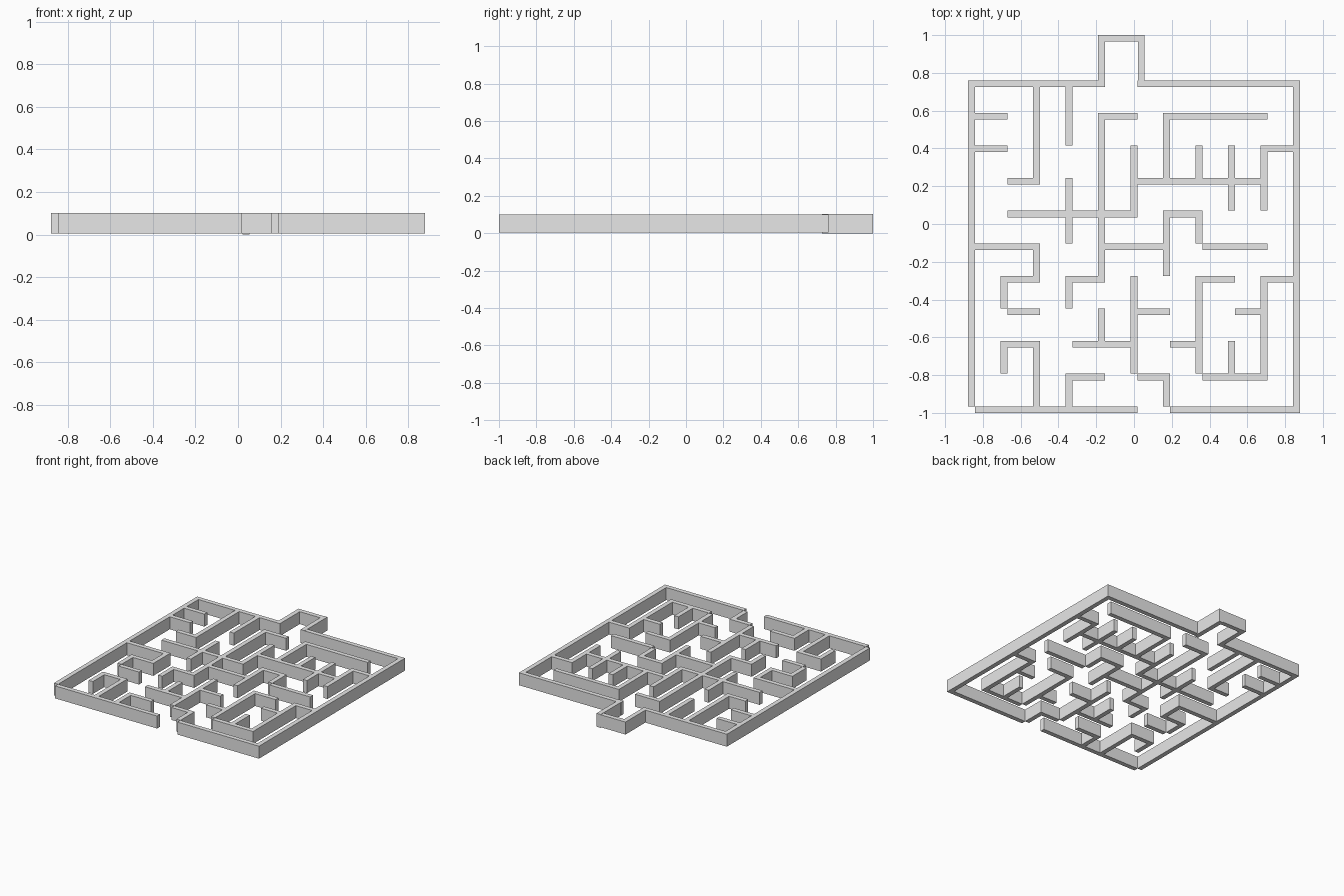
import bpy
import bmesh
from mathutils import Matrix, Vector

if "Cube" in bpy.data.objects:
    bpy.data.objects.remove(bpy.data.objects["Cube"], do_unlink=True)

HALF = 0.0175            # half the wall thickness
LOW, HIGH = 0.005, 0.1   # wall bottom and top

grey = bpy.data.materials.new("light_grey")
grey.use_nodes = True
colour = (0.8, 0.8, 0.8, 1)
grey.diffuse_color = colour
grey.node_tree.nodes["Principled BSDF"].inputs["Base Color"].default_value = colour


def col(i):
    return -0.86 + 0.172 * i


def row(j):
    return 0.7435 - 0.1726 * j


def wall(name, x0, x1, y0, y1, low=LOW, high=HIGH):
    size = Vector((x1 - x0, y1 - y0, high - low))
    centre = Vector((x0 + x1, y0 + y1, low + high)) / 2
    bm = bmesh.new()
    bmesh.ops.create_cube(bm, size=1, matrix=Matrix.LocRotScale(centre, None, size))
    mesh = bpy.data.meshes.new(name)
    bm.to_mesh(mesh)
    bm.free()
    mesh.materials.append(grey)
    bpy.context.collection.objects.link(bpy.data.objects.new(name, mesh))


# Walls across: for each grid row, the start and end columns
across = [
    "0-4 5-10", "0-1 4-5 6-9", "0-1 9-10", "1-2 5-9", "1-5 6-7",
    "0-2 4-6 7-9", "1-2 3-4 7-8 9-10", "1-2 5-6 8-9", "1-2 3-5 6-7",
    "3-4 5-6 7-9", "0-5 6-10",
]
for j, spans in enumerate(across):
    for span in spans.split():
        a, b = map(int, span.split("-"))
        wall("cross_wall", col(a) + HALF, col(b) + HALF, row(j) - HALF, row(j) + HALF)

# Walls front to back: for each grid column, the start and end rows
along = [
    "0-10", "6-7 8-9", "0-3 5-6 8-10", "0-2 3-5 6-7 9-10", "1-6 7-8",
    "2-4 6-9", "1-3 4-6 9-10", "2-3 4-5 6-9", "2-4 8-9", "2-4 6-9", "0-10",
]
for i, spans in enumerate(along):
    for span in spans.split():
        a, b = map(int, span.split("-"))
        wall("long_wall", col(i) - HALF, col(i) + HALF, row(b) + HALF, row(a) + HALF)

# Alcove projecting from the back
inner = row(0) - HALF
left_x, right_x = col(4) - HALF, 0.055
wall("alcove_right_wall", left_x, left_x + 2 * HALF, inner, 1)
wall("alcove_left_wall", right_x - 2 * HALF, right_x, inner, 1, 0, 0.102)
wall("alcove_back_wall", left_x, right_x, 1 - 2 * HALF, 1)
